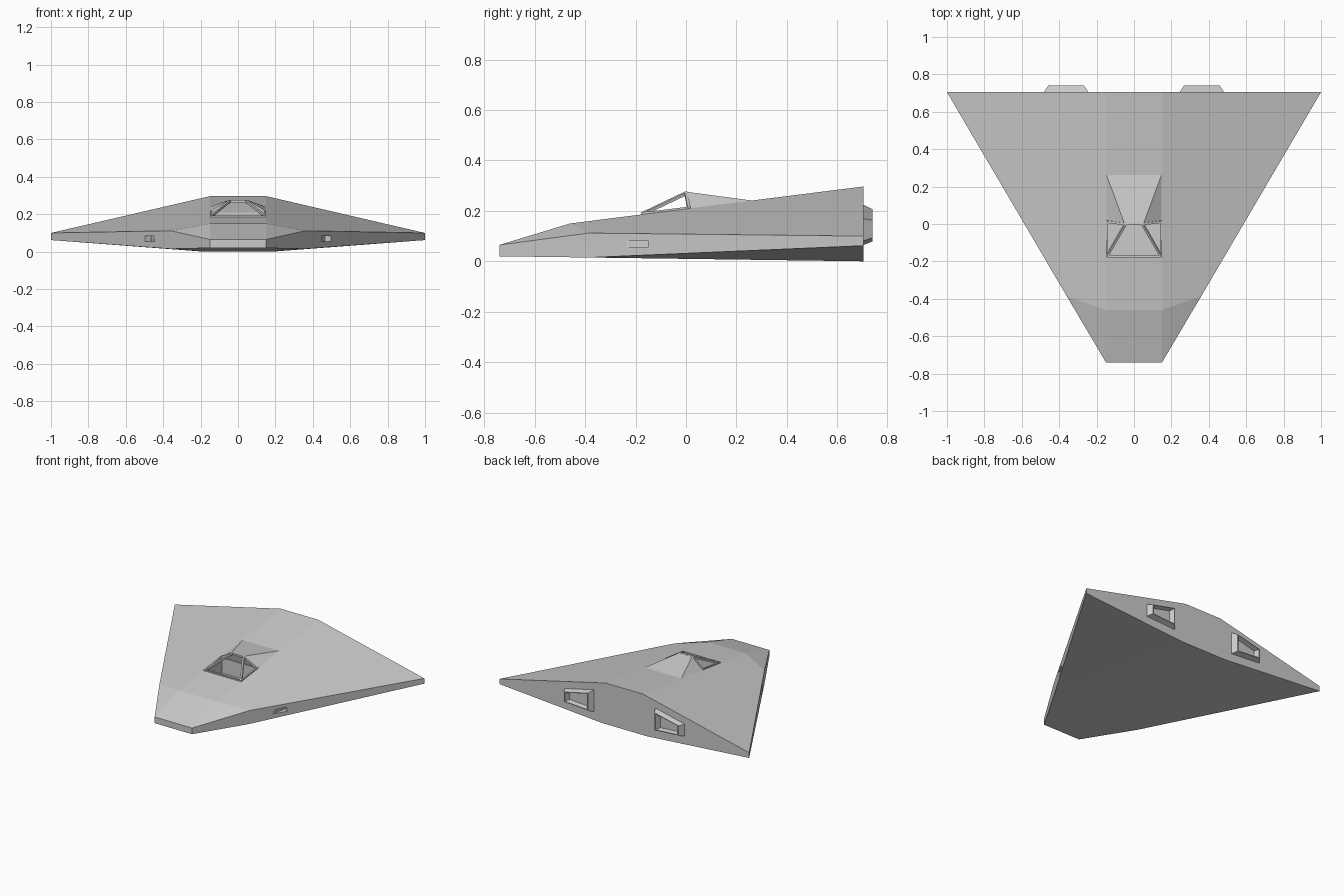
import bpy, bmesh
from mathutils import Vector

if "Cube" in bpy.data.objects:
    bpy.data.objects.remove(bpy.data.objects["Cube"], do_unlink=True)

grey = bpy.data.materials.new("hull grey")
grey.use_nodes = True
grey.diffuse_color = (0.6, 0.6, 0.6, 1)
grey.node_tree.nodes["Principled BSDF"].inputs["Base Color"].default_value = (0.6, 0.6, 0.6, 1)


def finish(bm, name):
    bmesh.ops.recalc_face_normals(bm, faces=bm.faces)
    mesh = bpy.data.meshes.new(name)
    bm.to_mesh(mesh)
    bm.free()
    mesh.materials.append(grey)
    obj = bpy.data.objects.new(name, mesh)
    bpy.context.collection.objects.link(obj)
    return obj


def both(points):
    return points + [(-x, y, z) for x, y, z in points]


def add_hull(bm, points):
    verts = [bm.verts.new(p) for p in points]
    result = bmesh.ops.convex_hull(bm, input=verts)
    spare = [v for v in verts if v.is_valid and not v.link_faces]
    bmesh.ops.delete(bm, geom=spare, context="VERTS")


def solid(name, points):
    bm = bmesh.new()
    add_hull(bm, points)
    bmesh.ops.dissolve_limit(bm, angle_limit=0.005, verts=bm.verts, edges=bm.edges)
    return finish(bm, name)


def cut(target, cutter):
    cutter.hide_render = True
    mod = target.modifiers.new("cut", "BOOLEAN")
    mod.operation = "DIFFERENCE"
    mod.solver = "EXACT"
    mod.object = cutter
    bpy.context.view_layer.objects.active = target
    bpy.ops.object.modifier_apply(modifier=mod.name)
    bpy.data.objects.remove(cutter, do_unlink=True)


# Wedge-shaped body
body = solid("body", both([
    (0.15, -0.74, 0.02), (0.15, -0.74, 0.065),
    (0.15, -0.46, 0.15), (0.36, -0.385, 0.112), (0.36, -0.385, 0.015),
    (0.15, 0.705, 0.297), (1, 0.705, 0.10), (1, 0.705, 0.062), (0.18, 0.705, 0)]))

# Cockpit well
cut(body, solid("well_cutter", both([
    (0.138, y, z) for y in (-0.165, 0.012) for z in (0.10, 0.3)])))

# Side intakes, flush at the front and deep at the rear
for side in (1, -1):
    plan = [(0.444, -0.24), (0.51, -0.158), (0.497, -0.15), (0.465, -0.13)]
    cut(body, solid("intake_cutter", [
        (side * x, y, z) for x, y in plan for z in (0.054, 0.083)]))

# Fairing behind the cockpit
solid("cockpit_fairing", both([
    (0.05, 0.0, 0.276), (0.15, 0.018, 0.208), (0.15, 0.27, 0.240)]))

# Open canopy frame
bm = bmesh.new()
r = 0.006


def bar(a, b):
    add_hull(bm, [Vector(p) + Vector((i, j, k)) for p in (a, b)
                  for i in (-r, r) for j in (-r, r) for k in (-r, r)])


for s in (1, -1):
    front, back = (s * 0.145, -0.172, 0.188), (s * 0.145, 0.012, 0.210)
    top = (s * 0.046, 0.0, 0.270)
    bar(front, top)
    bar(front, back)
    bar(back, top)
bar((-0.145, -0.172, 0.188), (0.145, -0.172, 0.188))
bar((-0.046, 0.0, 0.270), (0.046, 0.0, 0.270))
finish(bm, "canopy_frame")


# Tapered hollow nozzles, taller towards the centre
def nozzle(name, side):
    bm = bmesh.new()
    outline = [(0.24, 0.063), (0.24, 0.226), (0.485, 0.17), (0.485, 0.08)]
    cx, cz = 0.365, 0.137
    loops = []
    for y, sx, sz in ((0.70, 1, 1), (0.74, 0.78, 0.78), (0.74, 0.72, 0.70), (0.707, 0.6, 0.6)):
        loops.append([bm.verts.new((side * (cx + (x - cx) * sx), y, cz + (z - cz) * sz))
                      for x, z in outline])
    for a, b in zip(loops, loops[1:]):
        for i in range(4):
            j = (i + 1) % 4
            bm.faces.new((a[i], a[j], b[j], b[i]))
    bm.faces.new(loops[-1])
    bm.faces.new(loops[0])
    finish(bm, name)


nozzle("left_nozzle", 1)
nozzle("right_nozzle", -1)
